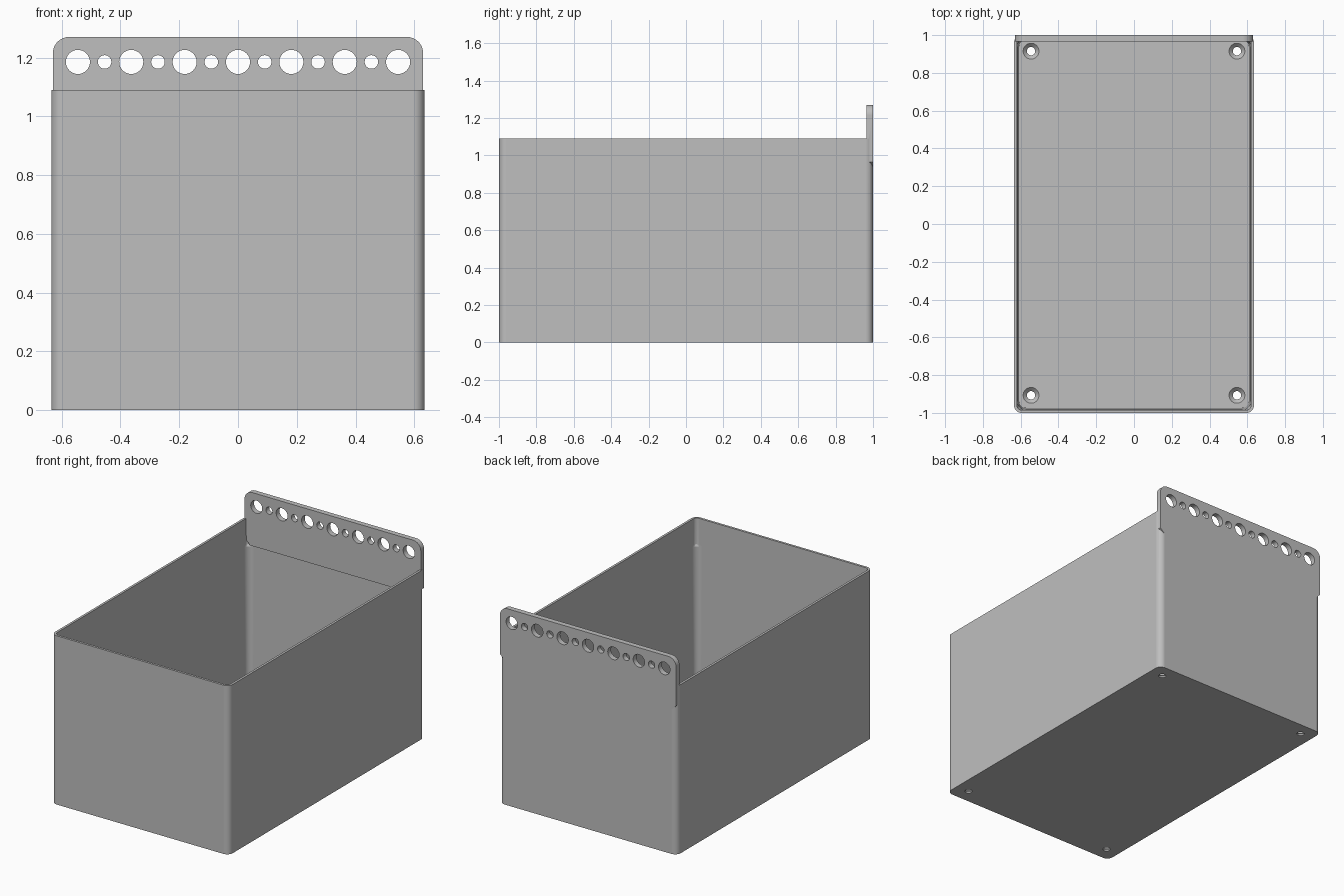
import bpy, bmesh, math
from mathutils import Matrix

old = bpy.data.objects.get("Cube")
if old:
    bpy.data.objects.remove(old, do_unlink=True)

W, D, H = 0.635, 1.0, 1.09          # half width, half depth, wall height
STEP, PLATE_TOP = 0.925, 1.27

grey = bpy.data.materials.new("plain grey")
grey.use_nodes = True
grey.diffuse_color = (0.52, 0.52, 0.52, 1)
grey.node_tree.nodes["Principled BSDF"].inputs["Base Color"].default_value = grey.diffuse_color


def make(name, bm):
    bmesh.ops.recalc_face_normals(bm, faces=bm.faces)
    me = bpy.data.meshes.new(name)
    bm.to_mesh(me)
    bm.free()
    me.materials.append(grey)
    ob = bpy.data.objects.new(name, me)
    bpy.context.collection.objects.link(ob)
    return ob


def corner(cx, cy, r, start, n=8):
    return [(cx + r * math.cos(start + i * math.pi / 2 / n),
             cy + r * math.sin(start + i * math.pi / 2 / n)) for i in range(n + 1)]


def rounded_rect(hx, hy, r):
    pts = []
    for k, (sx, sy) in enumerate([(1, 1), (-1, 1), (-1, -1), (1, -1)]):
        pts += corner(sx * (hx - r), sy * (hy - r), r, k * math.pi / 2)
    return pts


def loft(bm, rings):
    """Skin closed rings of 3D points and cap both ends."""
    rows = [[bm.verts.new(p) for p in ring] for ring in rings]
    for a, b in zip(rows, rows[1:]):
        for i in range(len(a)):
            j = (i + 1) % len(a)
            bm.faces.new((a[i], a[j], b[j], b[i]))
    bm.faces.new(rows[0][::-1])
    bm.faces.new(rows[-1])


def lathe(bm, profile, place, n=32):
    """Solid of revolution from (radius, height) pairs."""
    loft(bm, [[place @ Matrix.Translation((r * math.cos(t), r * math.sin(t), z)).translation
               for t in [2 * math.pi * i / n for i in range(n)]] for r, z in profile])


def apply_boolean(ob, other, operation):
    mod = ob.modifiers.new(operation, 'BOOLEAN')
    mod.operation, mod.object, mod.solver = operation, other, 'EXACT'
    deps = bpy.context.evaluated_depsgraph_get()
    me = bpy.data.meshes.new_from_object(ob.evaluated_get(deps))
    ob.modifiers.clear()
    ob.data = me
    bpy.data.objects.remove(other, do_unlink=True)


# open box: outer wall, rim, slightly tapered inner wall, floor
levels = [(0, 0, 0.04), (0, H, 0.04), (0.015, H, 0.025), (0.017, STEP, 0.025),
          (0.017, STEP - 0.012, 0.045), (0.027, 0.03, 0.035)]
bm = bmesh.new()
loft(bm, [[(x, y, z) for x, y in rounded_rect(W - inset, D - inset, r)]
          for inset, z, r in levels])
box = make("storage_box", bm)

# countersunk screw holes in the floor
bm = bmesh.new()
for sx in (-1, 1):
    for y in (-0.907, 0.915):
        lathe(bm, [(0.022, -0.03), (0.022, 0.01), (0.042, 0.03), (0.042, 0.06)],
              Matrix.Translation((sx * 0.545, y, 0)))
apply_boolean(box, make("screw_hole_cutter", bm), 'DIFFERENCE')

# hanging plate with rounded top and chamfered bottom corners
pw, r, c = 0.63, 0.055, 0.04
outline = [(pw - c, STEP), (pw, STEP + c)]
outline += corner(pw - r, PLATE_TOP - r, r, 0)
outline += corner(r - pw, PLATE_TOP - r, r, math.pi / 2)
outline += [(-pw, STEP + c), (c - pw, STEP)]
bm = bmesh.new()
loft(bm, [[(x, y, z) for x, z in outline] for y in (0.966, D)])
plate = make("hanging_plate", bm)

# row of alternating large and small holes
bm = bmesh.new()
turn = Matrix.Rotation(math.pi / 2, 4, 'X')
for i in range(13):
    radius = 0.023 if i % 2 else 0.041
    place = Matrix.Translation(((i - 6) * 0.0908, D, 1.185)) @ turn
    lathe(bm, [(radius, -0.1), (radius, 0.1)], place)
apply_boolean(plate, make("plate_hole_cutter", bm), 'DIFFERENCE')
apply_boolean(box, plate, 'UNION')

# smooth rounded corners while keeping edges crisp
bpy.ops.object.select_all(action='DESELECT')
box.select_set(True)
bpy.context.view_layer.objects.active = box
bpy.ops.object.shade_smooth_by_angle(angle=math.radians(30))
weighted = box.modifiers.new("flat wall shading", 'WEIGHTED_NORMAL')
weighted.keep_sharp = True
